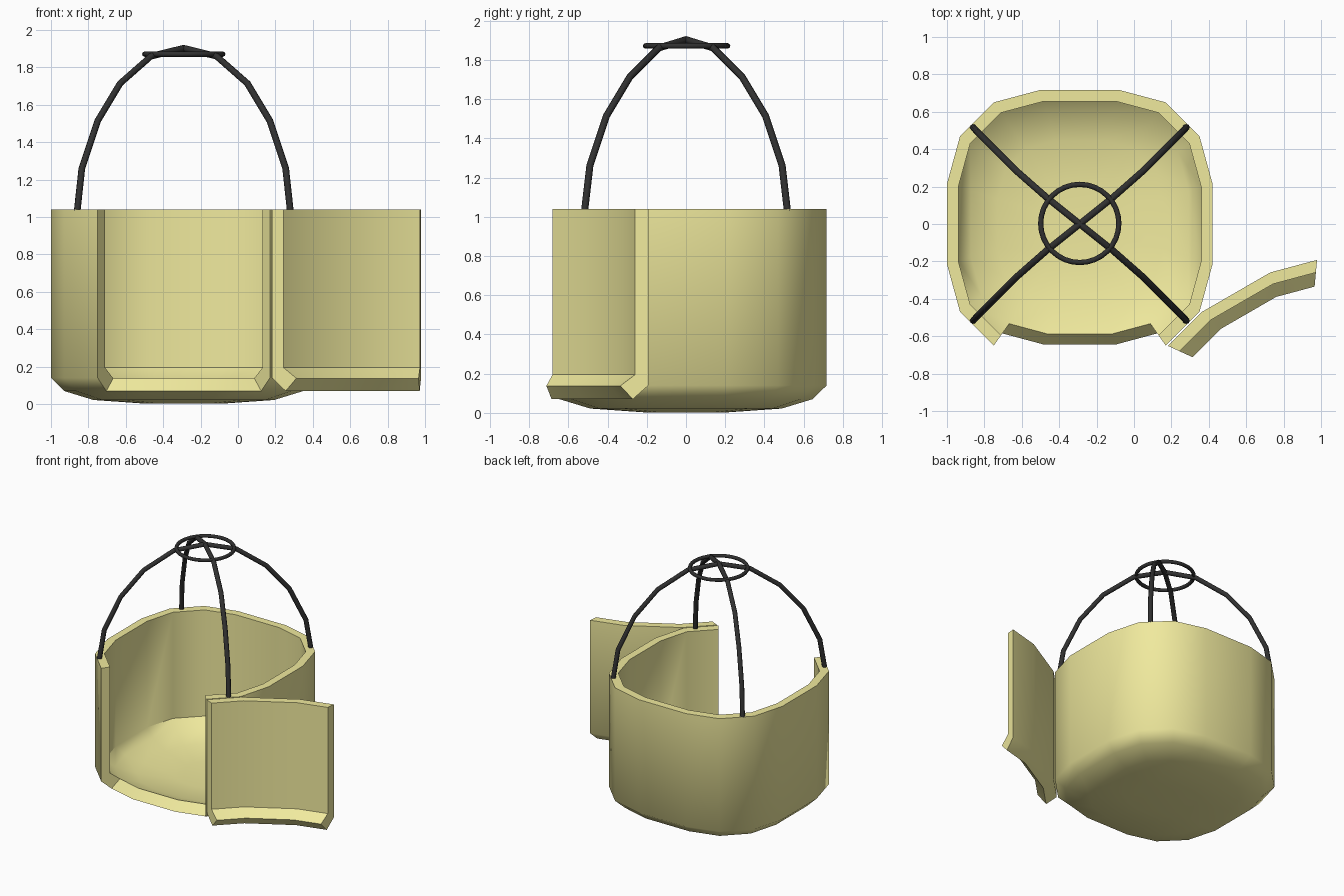
import bpy, bmesh, math
from mathutils import Vector, Matrix

if "Cube" in bpy.data.objects:
    bpy.data.objects.remove(bpy.data.objects["Cube"])

CX = -0.29


def material(name, color):
    m = bpy.data.materials.new(name)
    m.diffuse_color = (*color, 1)
    m.use_nodes = True
    m.node_tree.nodes["Principled BSDF"].inputs["Base Color"].default_value = m.diffuse_color
    return m


cream = material("cream_paint", (0.87, 0.82, 0.34))
dark = material("dark_metal", (0.03, 0.03, 0.03))

# 16-sided rounded-square plan, mirrored from one quadrant
quad = [(.71, .215), (.64, .47), (.46, .65), (.21, .717)]
plan = []
for sx, sy, rev in ((1, 1, 0), (-1, 1, 1), (-1, -1, 0), (1, -1, 1)):
    plan += [(x * sx, y * sy) for x, y in (quad[::-1] if rev else quad)]
N = len(plan)

# (scale, height) of each ring, outside and inside of the shell
outer = [(1, 1.04), (1, .14), (.9, .07), (.68, .022), (.3, .003)]
inner = [(.915, 1.04), (.915, .195), (.82, .138), (.62, .085), (.28, .065)]


def finish(ob, mat, angle=50):
    ob.data.materials.append(mat)
    bpy.ops.object.select_all(action='DESELECT')
    ob.select_set(True)
    bpy.context.view_layer.objects.active = ob
    bpy.ops.object.shade_smooth_by_angle(angle=math.radians(angle))


def shell(name, cells, floor=False, xf=Matrix()):
    """Thick shell from the chosen (ring, column) cells, rims closed."""
    bm = bmesh.new()
    verts = {}

    def v(side, key):
        if (side, key) not in verts:
            s, z = (outer, inner)[side][key[0]]
            x, y = plan[key[1]]
            verts[side, key] = bm.verts.new(xf @ Vector((CX + x * s, y * s, z)))
        return verts[side, key]

    loops = []
    for r, c in cells:
        d = (c + 1) % N
        loops.append([(r + 1, c), (r + 1, d), (r, d), (r, c)])
    if floor:
        loops.append([(len(outer) - 1, c) for c in reversed(range(N))])
    edges = {(a, b) for lp in loops for a, b in zip(lp, lp[1:] + lp[:1])}
    for lp in loops:
        bm.faces.new([v(0, k) for k in lp])
        bm.faces.new([v(1, k) for k in reversed(lp)])
    for a, b in sorted(edges):
        if (b, a) not in edges:
            bm.faces.new([v(0, b), v(0, a), v(1, a), v(1, b)])
    bmesh.ops.recalc_face_normals(bm, faces=bm.faces)
    me = bpy.data.meshes.new(name)
    bm.to_mesh(me)
    bm.free()
    ob = bpy.data.objects.new(name, me)
    bpy.context.collection.objects.link(ob)
    finish(ob, cream)


# Cabin tub with a front doorway, and the cut-out panel swung open as door
door = [(r, c) for r in (0, 1) for c in (10, 11, 12)]
body = [(r, c) for r in range(4) for c in range(N) if (r, c) not in door]
shell("cabin_body", body, floor=True)
hinge = Vector((CX + .46, -.65, 0))
swing = (Matrix.Translation(hinge + Vector((.012, -.002, 0)))
         @ Matrix.Rotation(math.radians(210), 4, 'Z')
         @ Matrix.Translation(-hinge))
shell("open_door", door, xf=swing)

# Two crossing hanger arches
half = [(.57, .517, 1.03), (.545, .49, 1.26), (.46, .405, 1.515),
        (.34, .285, 1.715), (.175, .14, 1.86), (0, 0, 1.903)]
for name, s in (("hanger_arch_a", 1), ("hanger_arch_b", -1)):
    pts = half + [(-x, -y, z) for x, y, z in half[-2::-1]]
    cu = bpy.data.curves.new(name, 'CURVE')
    cu.dimensions = '3D'
    cu.bevel_depth = .018
    cu.bevel_resolution = 2
    cu.use_fill_caps = True
    sp = cu.splines.new('POLY')
    sp.points.add(len(pts) - 1)
    for p, (x, y, z) in zip(sp.points, pts):
        p.co = (CX + x, y * s, z, 1)
    ob = bpy.data.objects.new(name, cu)
    bpy.context.collection.objects.link(ob)
    bpy.ops.object.select_all(action='DESELECT')
    ob.select_set(True)
    bpy.context.view_layer.objects.active = ob
    bpy.ops.object.convert(target='MESH')
    finish(bpy.context.object, dark)

# Ring round the arch crossing
bpy.ops.mesh.primitive_torus_add(location=(CX, .003, 1.871), major_radius=.209,
                                 minor_radius=.014, major_segments=32,
                                 minor_segments=8)
ring = bpy.context.object
ring.name = "top_ring"
finish(ring, dark)
